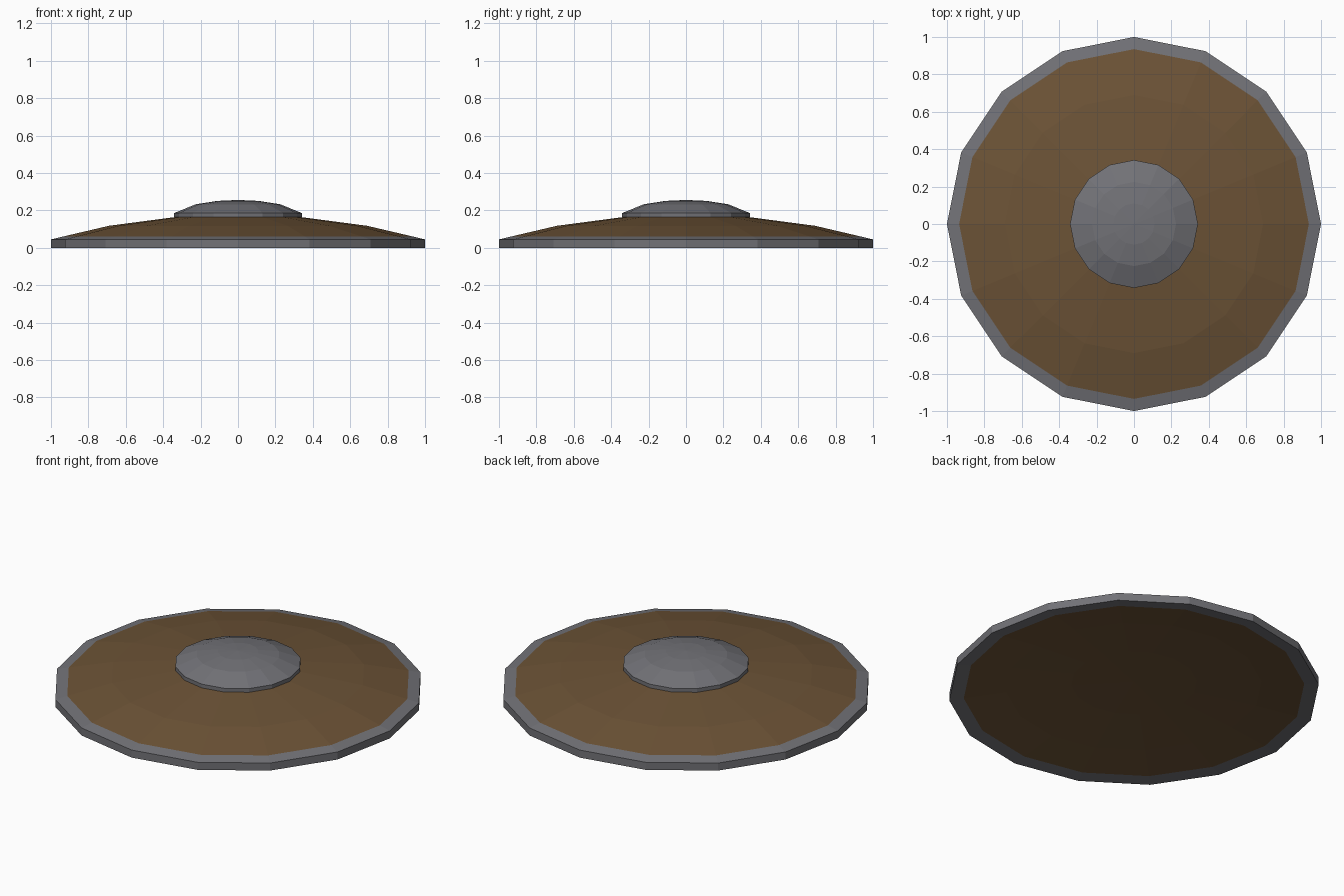
import bpy, bmesh, math

if "Cube" in bpy.data.objects:
    bpy.data.objects.remove(bpy.data.objects["Cube"])

SIDES = 16

def material(name, rgb):
    m = bpy.data.materials.new(name)
    m.diffuse_color = (*rgb, 1.0)
    m.use_nodes = True
    m.node_tree.nodes["Principled BSDF"].inputs["Base Color"].default_value = m.diffuse_color
    return m

wood = material("brown_wood", (0.15, 0.086, 0.037))
iron = material("grey_iron", (0.168, 0.168, 0.184))

def lathe(name, profile, mats, rule=None):
    """Revolve (radius, z) points; rule picks the material index by radius."""
    bm = bmesh.new()
    rings = []
    for r, z in profile:
        if r == 0:
            rings.append([bm.verts.new((0, 0, z))] * SIDES)
        else:
            rings.append([bm.verts.new((r * math.cos(a), r * math.sin(a), z))
                          for a in (2 * math.pi * i / SIDES for i in range(SIDES))])
    for k in range(len(rings) - 1):
        a, b = rings[k], rings[k + 1]
        mid = (profile[k][0] + profile[k + 1][0]) / 2
        for i in range(SIDES):
            j = (i + 1) % SIDES
            corners = list(dict.fromkeys((a[i], a[j], b[j], b[i])))
            bm.faces.new(corners).material_index = rule(mid) if rule else 0
    bmesh.ops.recalc_face_normals(bm, faces=bm.faces)
    me = bpy.data.meshes.new(name)
    bm.to_mesh(me)
    bm.free()
    for m in mats:
        me.materials.append(m)
    ob = bpy.data.objects.new(name, me)
    bpy.context.collection.objects.link(ob)
    return ob

# Domed shield board: shallow hollow back, domed front, iron band round the edge
lathe("shield_board", [(0, 0.066), (0.34, 0.059), (0.69, 0.036), (0.922, 0.009),
                       (1.0, 0), (1.0, 0.045), (0.935, 0.0605),
                       (0.69, 0.118), (0.34, 0.164), (0, 0.18)], [wood, iron],
      lambda r: 1 if r > 0.935 else 0)

# Raised centre boss
lathe("centre_boss", [(0.342, 0.155), (0.342, 0.186), (0.225, 0.233),
                      (0.11, 0.251), (0, 0.256)], [iron])
